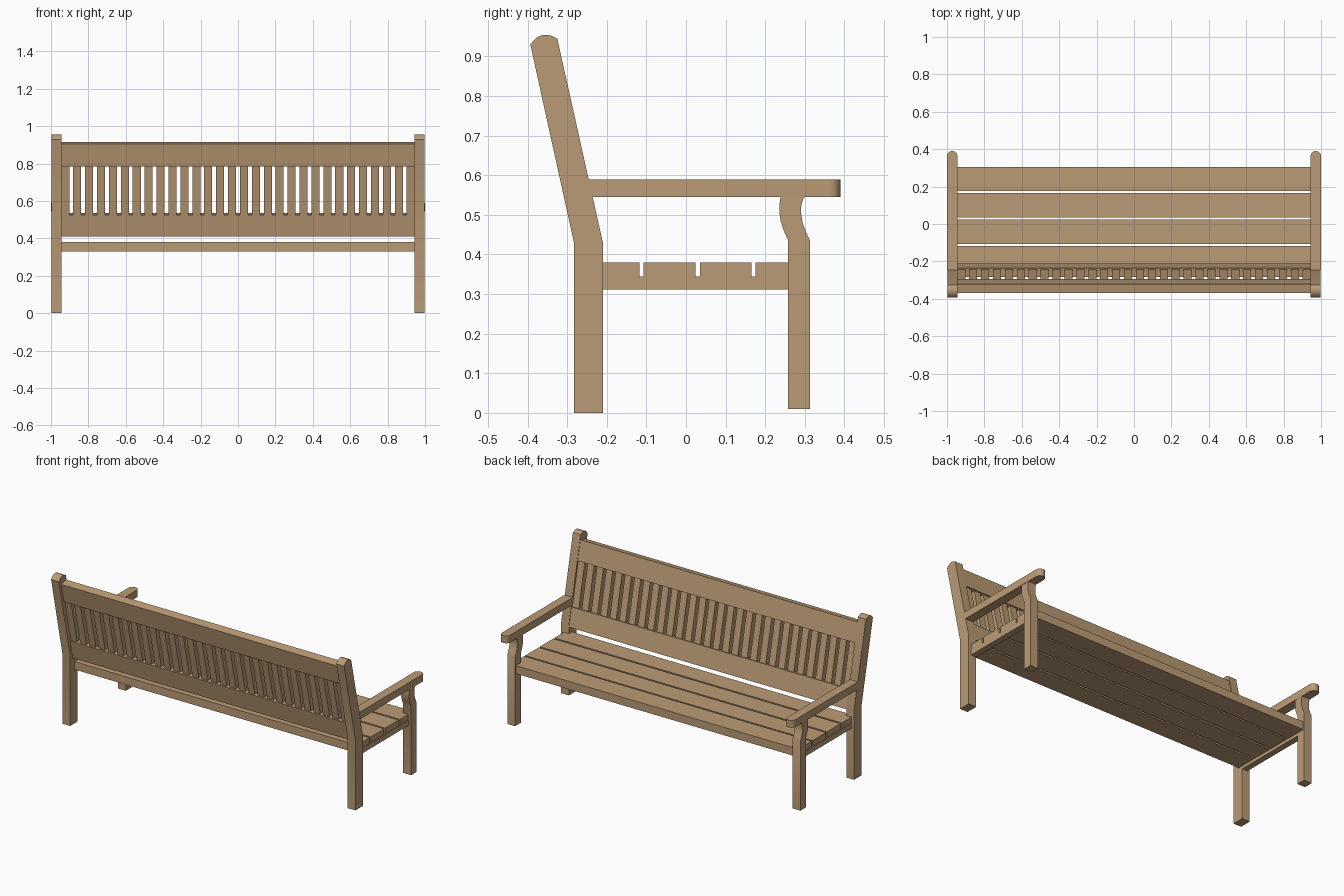
import bpy, bmesh, math
from mathutils import Vector

if "Cube" in bpy.data.objects:
    bpy.data.objects.remove(bpy.data.objects["Cube"])

wood = bpy.data.materials.new("wood")
wood.diffuse_color = (0.5, 0.33, 0.18, 1)
wood.use_nodes = True
wood.node_tree.nodes["Principled BSDF"].inputs["Base Color"].default_value = wood.diffuse_color

# Back slope: starts at the leg bend, runs up and backwards
BEND = Vector((-0.21, 0.43))
UP = Vector((-0.115, 0.515)).normalized()
REAR = Vector((-UP.y, UP.x))


def prism(name, outline, a, b, axis="x", mirror=False, edit=None):
    """Extrude a yz outline along x, or an xy outline along z."""
    bm = bmesh.new()
    place = (lambda p: (a, p[0], p[1])) if axis == "x" else (lambda p: (p[0], p[1], a))
    face = bm.faces.new([bm.verts.new(place(p)) for p in outline])
    moved = bmesh.ops.extrude_face_region(bm, geom=[face])["geom"]
    step = Vector((b - a, 0, 0)) if axis == "x" else Vector((0, 0, b - a))
    bmesh.ops.translate(bm, vec=step, verts=[v for v in moved if isinstance(v, bmesh.types.BMVert)])
    if edit:
        edit(bm)
    bmesh.ops.recalc_face_normals(bm, faces=bm.faces)
    me = bpy.data.meshes.new(name)
    bm.to_mesh(me)
    bm.free()
    me.materials.append(wood)
    ob = bpy.data.objects.new(name, me)
    bpy.context.collection.objects.link(ob)
    if mirror:
        ob.modifiers.new("mirror", "MIRROR")
    bpy.ops.object.select_all(action="DESELECT")
    bpy.context.view_layer.objects.active = ob
    ob.select_set(True)
    bpy.ops.object.shade_smooth_by_angle(angle=math.radians(30))
    return ob


def rect(y0, y1, z0, z1):
    return [(y0, z0), (y1, z0), (y1, z1), (y0, z1)]


def sloped(s0, s1, t0, t1):
    """Rectangle in the plane of the sloping back."""
    return [BEND + UP * s + REAR * t for s, t in ((s0, t0), (s1, t0), (s1, t1), (s0, t1))]


# Back legs with a bend and a rounded top
tip_f, tip_b = Vector((-0.325, 0.945)), Vector((-0.393, 0.93))
crown = [tip_f.lerp(tip_b, i / 8) + UP * 0.017 * (1 - (i / 4 - 1) ** 2) for i in range(9)]
prism("back_legs", [(-0.283, 0), (-0.21, 0), BEND] + crown + [(-0.283, 0.43)],
      0.945, 0.998, mirror=True)

# Front legs with a curved neck below the armrest
prism("front_legs", [
    (0.258, 0.01), (0.313, 0.01), (0.313, 0.435), (0.303, 0.457), (0.295, 0.478),
    (0.291, 0.5), (0.291, 0.522), (0.294, 0.535), (0.299, 0.546),
    (0.239, 0.546), (0.236, 0.527), (0.236, 0.505), (0.239, 0.484), (0.247, 0.46), (0.258, 0.435)],
    0.945, 0.998, mirror=True)


# Armrests with a rounded front, cut to meet the sloping leg
def fit_to_leg(bm):
    for v in bm.verts:
        if v.co.y < -0.2:
            v.co.y = BEND.x + (v.co.z - BEND.y) * UP.x / UP.y


nose = [(0.972 + 0.028 * math.cos(math.pi * i / 10), 0.364 + 0.026 * math.sin(math.pi * i / 10))
        for i in range(11)]
prism("armrests", [(0.944, -0.24), (1.0, -0.24)] + nose, 0.545, 0.59, "z", True, fit_to_leg)

# Seat side rails and long seat boards
prism("seat_side_rails", rect(-0.22, 0.265, 0.312, 0.345), 0.945, 0.982, mirror=True)
for i, (y0, y1) in enumerate([(-0.24, -0.118), (-0.107, 0.024), (0.035, 0.166), (0.176, 0.306)]):
    prism(f"seat_board_{i + 1}", rect(y0, y1, 0.331, 0.38), -0.979, 0.979)

# Back rails and upright slats
prism("back_top_rail", sloped(0.376, 0.498, 0.003, 0.052), -0.96, 0.96)
prism("back_bottom_rail", sloped(-0.01, 0.108, 0.003, 0.052), -0.96, 0.96)
for i in range(30):
    x = -0.9235 + i * 1.847 / 29
    prism(f"back_slat_{i + 1}", sloped(0.09, 0.39, 0.011, 0.044), x - 0.0215, x + 0.0215)
